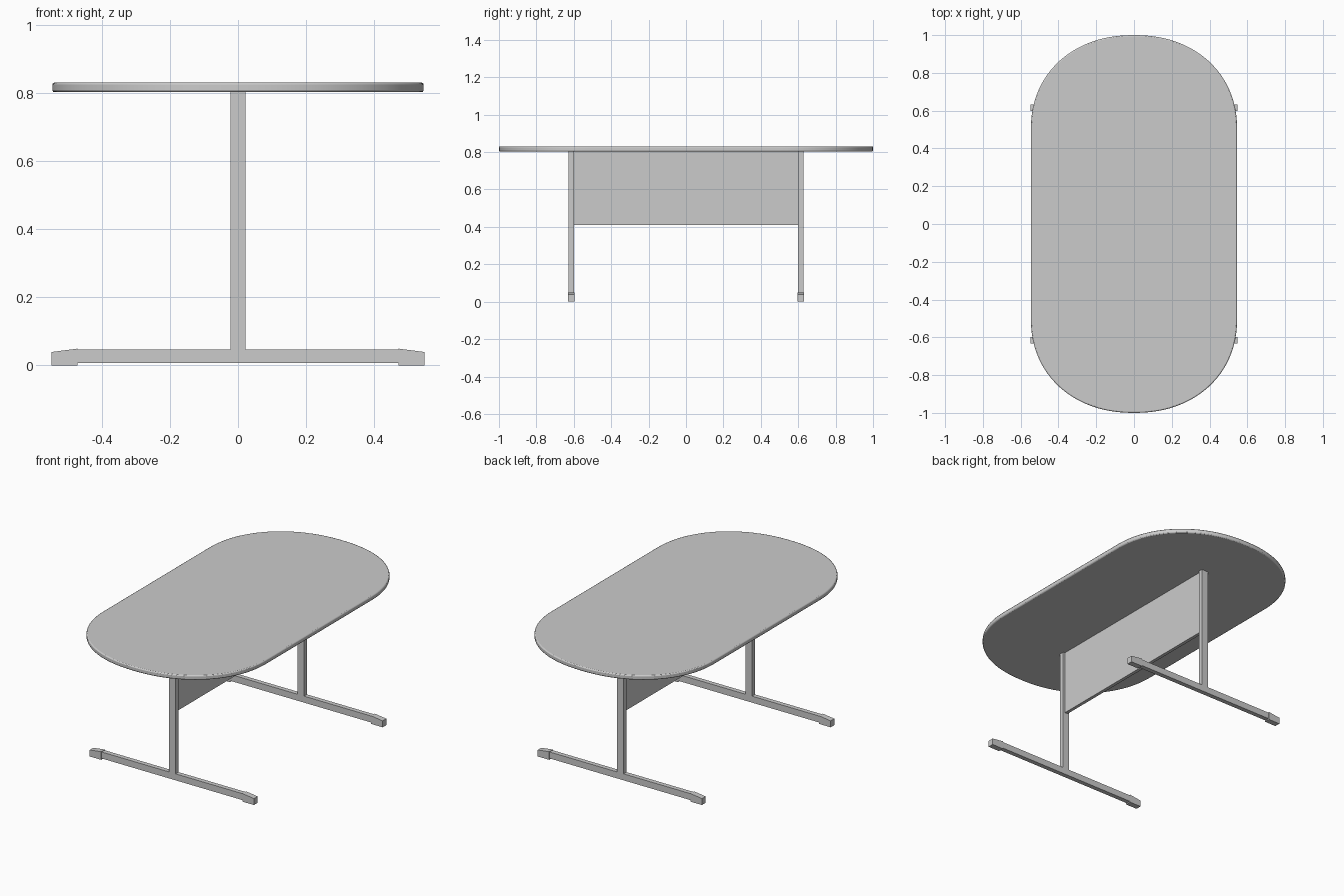
import bpy, bmesh, math

if "Cube" in bpy.data.objects:
    bpy.data.objects.remove(bpy.data.objects["Cube"])


def make_object(name, bm):
    bmesh.ops.recalc_face_normals(bm, faces=bm.faces)
    mesh = bpy.data.meshes.new(name)
    bm.to_mesh(mesh)
    bm.free()
    obj = bpy.data.objects.new(name, mesh)
    bpy.context.collection.objects.link(obj)
    return obj


def prism(name, outline, direction):
    """Extrude a closed 3D outline along a direction."""
    bm = bmesh.new()
    face = bm.faces.new([bm.verts.new(p) for p in outline])
    ext = bmesh.ops.extrude_face_region(bm, geom=[face])
    verts = [v for v in ext["geom"] if isinstance(v, bmesh.types.BMVert)]
    bmesh.ops.translate(bm, verts=verts, vec=direction)
    return make_object(name, bm)


def box(name, x0, x1, y0, y1, z0, z1):
    pts = [(x0, y0, z0), (x1, y0, z0), (x1, y1, z0), (x0, y1, z0)]
    return prism(name, pts, (0, 0, z1 - z0))


# Tabletop: straight sides with softly squared elliptical ends
HALF_W, STRAIGHT, END, POWER, STEPS = 0.546, 0.50, 0.50, 2.15, 48
outline = []
for sign in (1, -1):
    for i in range(STEPS + 1):
        a = math.pi * i / STEPS
        c, s = math.cos(a), max(math.sin(a), 0.0)
        x = math.copysign(abs(c) ** (2 / POWER), c) * HALF_W
        y = STRAIGHT + END * (s ** (2 / POWER) if s > 1e-9 else 0.0)
        outline.append((sign * x, sign * y, 0.803))
top = prism("tabletop", outline, (0, 0, 0.028))
bevel = top.modifiers.new("rounded_rim", "BEVEL")
bevel.width = 0.006
bevel.segments = 2
bevel.limit_method = "ANGLE"
bevel.angle_limit = math.radians(60)
bpy.context.view_layer.objects.active = top
top.select_set(True)
bpy.ops.object.shade_smooth_by_angle(angle=math.radians(30))
top.select_set(False)

# Modesty panel between the legs
box("modesty_panel", -0.01, 0.01, -0.602, 0.602, 0.41, 0.804)

# T-shaped leg frames with end caps
for label, s in (("front", -1), ("back", 1)):
    y0, y1 = sorted((s * 0.600, s * 0.628))
    box(label + "_leg", -0.022, 0.022, y0, y1, 0.044, 0.804)
    box(label + "_foot_bar", -0.475, 0.475, y0, y1, 0.007, 0.046)
    c0, c1 = sorted((s * 0.597, s * 0.632))
    for side, m in (("left", -1), ("right", 1)):
        profile = [(0.472, 0), (0.549, 0), (0.549, 0.039), (0.472, 0.049)]
        prism(f"{label}_{side}_foot_cap",
              [(m * x, c0, z) for x, z in profile], (0, c1 - c0, 0))
